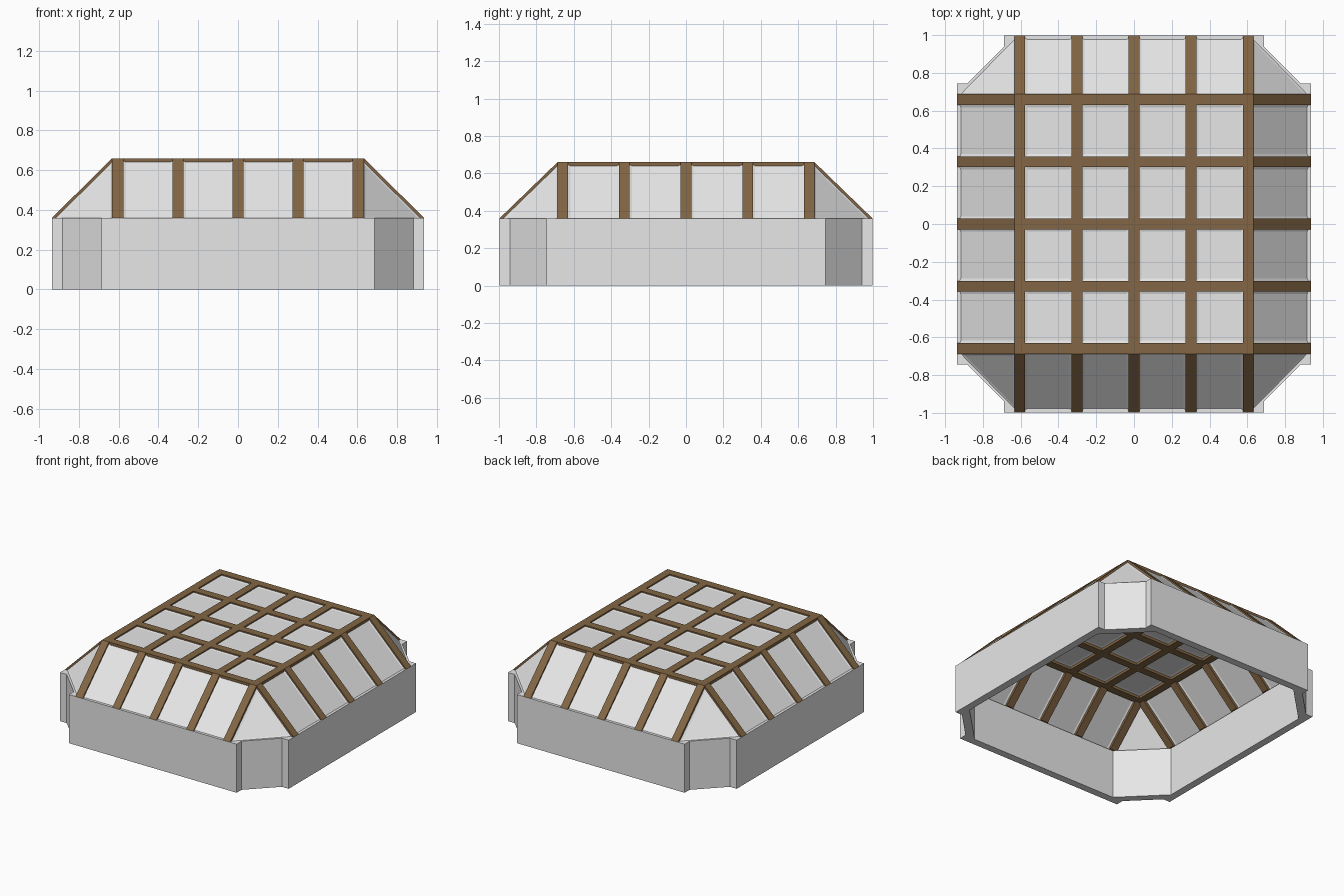
import bpy, bmesh
from mathutils import Vector as V

if "Cube" in bpy.data.objects:
    bpy.data.objects.remove(bpy.data.objects["Cube"])

# overall sizes: eaves half-extents, ridge half-extents, heights
EX, EY, RX, RY, ZE, ZT = 0.937, 0.997, 0.633, 0.687, 0.36, 0.66
WALL, BEAM, DEPTH = 0.055, 0.057, 0.045


def material(name, col):
    m = bpy.data.materials.new(name)
    m.diffuse_color = (*col, 1)
    m.use_nodes = True
    m.node_tree.nodes["Principled BSDF"].inputs["Base Color"].default_value = m.diffuse_color
    return m


GREY = material("light grey", (0.8, 0.8, 0.8))
BROWN = material("timber brown", (0.225, 0.132, 0.058))


def finish(bm, name, mat):
    bmesh.ops.recalc_face_normals(bm, faces=bm.faces[:])
    me = bpy.data.meshes.new(name)
    bm.to_mesh(me)
    bm.free()
    me.materials.append(mat)
    ob = bpy.data.objects.new(name, me)
    bpy.context.collection.objects.link(ob)
    return ob


def prism(bm, pts, vec):
    """Closed solid: polygon extruded along vec."""
    a = [bm.verts.new(V(p)) for p in pts]
    b = [bm.verts.new(V(p) + V(vec)) for p in pts]
    caps = [bm.faces.new(a), bm.faces.new(b[::-1])]
    n = len(a)
    sides = [bm.faces.new((a[i], b[i], b[(i + 1) % n], a[(i + 1) % n])) for i in range(n)]
    bmesh.ops.recalc_face_normals(bm, faces=caps + sides)
    return caps


def panel(bm, pts, normal, border, recess=0.01, thick=0.016):
    """Slab sunk below the roof surface with a stepped border on both faces."""
    n = V(normal).normalized()
    caps = prism(bm, [V(p) - n * recess for p in pts], -n * thick)
    bmesh.ops.inset_individual(bm, faces=caps, thickness=border, depth=-0.004,
                               use_even_offset=True)


# straight walls
for s, label in ((-1, "front"), (1, "back")):
    bm = bmesh.new()
    prism(bm, [(-0.687, s * EY, 0), (0.687, s * EY, 0),
               (0.687, s * (EY - WALL), 0), (-0.687, s * (EY - WALL), 0)], (0, 0, ZE))
    finish(bm, label + "_wall", GREY)
for s, label in ((-1, "left"), (1, "right")):
    bm = bmesh.new()
    prism(bm, [(s * EX, -0.745, 0), (s * EX, 0.745, 0),
               (s * (EX - WALL), 0.745, 0), (s * (EX - WALL), -0.745, 0)], (0, 0, ZE))
    finish(bm, label + "_wall", GREY)

# chamfered corner walls and triangular roof corners
walls, tris = bmesh.new(), bmesh.new()
for sx in (-1, 1):
    for sy in (-1, 1):
        ix, iy = EX - WALL, EY - WALL
        prism(walls, [(sx * x, sy * y, 0) for x, y in
                      ((0.685, iy), (ix, 0.745), (ix, 0.665), (0.605, iy))], (0, 0, ZE))
        p = [V((sx * RX, sy * RY, ZT)), V((sx * RX, sy * EY, ZE)), V((sx * EX, sy * RY, ZE))]
        n = (p[1] - p[0]).cross(p[2] - p[0])
        panel(tris, p, n if n.z > 0 else -n, 0.02)
finish(walls, "corner_walls", GREY)
finish(tris, "corner_roof_panels", GREY)

# timber ribs: roof cross-section swept over the beam width
XS = [k * (RX - BEAM / 2) / 2 for k in range(-2, 3)]
YS = [k * (RY - BEAM / 2) / 2 for k in range(-2, 3)]


def section(e, r):
    d = DEPTH
    return [(-e, ZE), (-r, ZT), (r, ZT), (e, ZE),
            (e - d * 1.41, ZE), (r - d * 0.41, ZT - d), (d * 0.41 - r, ZT - d), (d * 1.41 - e, ZE)]


bm = bmesh.new()
for x in XS:
    prism(bm, [(x - BEAM / 2, u, z) for u, z in section(EY, RY)], (BEAM, 0, 0))
finish(bm, "lengthwise_ribs", BROWN)
bm = bmesh.new()
for y in YS:
    prism(bm, [(u, y - BEAM / 2, z) for u, z in section(EX, RX)], (0, BEAM, 0))
finish(bm, "crosswise_ribs", BROWN)

# panes between the ribs
h = BEAM / 2
bays_x = [(a + h, b - h) for a, b in zip(XS, XS[1:])]
bays_y = [(a + h, b - h) for a, b in zip(YS, YS[1:])]
top, slope = bmesh.new(), bmesh.new()
for x0, x1 in bays_x:
    for y0, y1 in bays_y:
        panel(top, [(x0, y0, ZT), (x1, y0, ZT), (x1, y1, ZT), (x0, y1, ZT)], (0, 0, 1), 0.012)
    for s in (-1, 1):
        panel(slope, [(x0, s * EY, ZE), (x1, s * EY, ZE), (x1, s * RY, ZT), (x0, s * RY, ZT)],
              (0, s * (ZT - ZE), EY - RY), 0.012)
for y0, y1 in bays_y:
    for s in (-1, 1):
        panel(slope, [(s * EX, y0, ZE), (s * EX, y1, ZE), (s * RX, y1, ZT), (s * RX, y0, ZT)],
              (s * (ZT - ZE), 0, EX - RX), 0.012)
finish(top, "top_panes", GREY)
finish(slope, "slope_panes", GREY)
